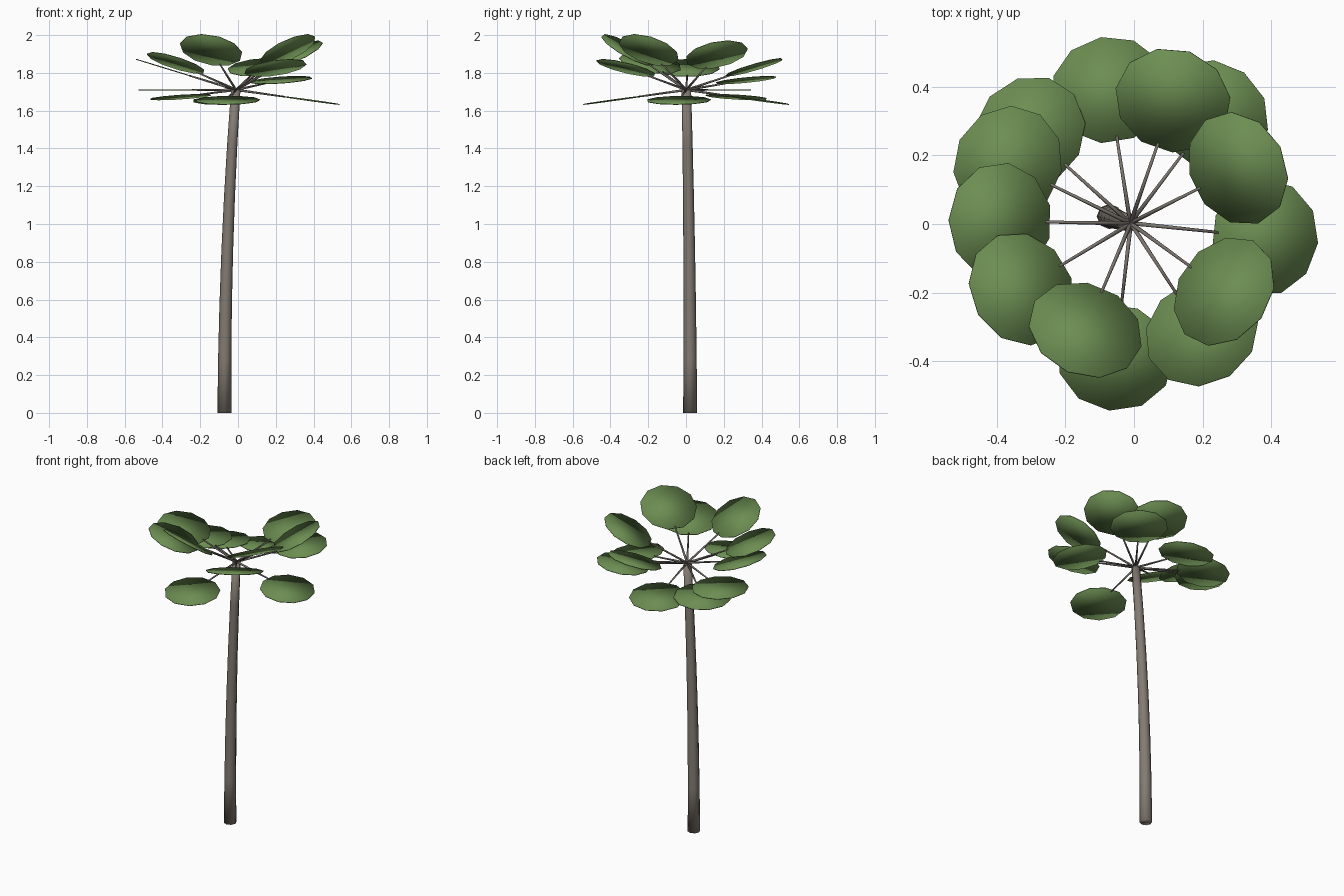
import bpy, bmesh, math
from mathutils import Vector, Matrix

if "Cube" in bpy.data.objects:
    bpy.data.objects.remove(bpy.data.objects["Cube"])

HUB = Vector((-0.01, 0.002, 1.71))


def material(name, rgb):
    m = bpy.data.materials.new(name)
    m.diffuse_color = (*rgb, 1)
    m.use_nodes = True
    m.node_tree.nodes["Principled BSDF"].inputs["Base Color"].default_value = m.diffuse_color
    return m


BARK = material("bark", (0.23, 0.20, 0.17))
STALK = material("stalk", (0.20, 0.18, 0.16))
GREEN = material("leaf_green", (0.15, 0.27, 0.085))


def make_object(name, bm, mat, smooth=True):
    bmesh.ops.recalc_face_normals(bm, faces=bm.faces)
    mesh = bpy.data.meshes.new(name)
    bm.to_mesh(mesh)
    bm.free()
    for p in mesh.polygons:
        p.use_smooth = smooth
    mesh.materials.append(mat)
    obj = bpy.data.objects.new(name, mesh)
    bpy.context.collection.objects.link(obj)
    return obj


def tube(name, path, radii, sides, mat, frame):
    # Closed tapered tube; frame holds the two cross-section axes
    bm = bmesh.new()
    u, v = frame
    rings = []
    for p, r in zip(path, radii):
        angles = [2 * math.pi * i / sides for i in range(sides)]
        rings.append([bm.verts.new(p + u * r * math.cos(a) + v * r * math.sin(a)) for a in angles])
    for a, b in zip(rings, rings[1:]):
        for i in range(sides):
            j = (i + 1) % sides
            bm.faces.new((a[i], a[j], b[j], b[i]))
    bm.faces.new(rings[0])
    bm.faces.new(rings[-1])
    return make_object(name, bm, mat)


# Trunk: gently bowed and tapered, flat base
ts = [i / 6 for i in range(7)]
tube("trunk",
     [Vector((-0.072 + 0.06 * t * t, 0.022 - 0.020 * t * t, 1.71 * t)) for t in ts],
     [0.037 - 0.012 * t for t in ts], 8, BARK, (Vector((1, 0, 0)), Vector((0, 1, 0))))

# Crown: (compass angle, elevation) of each stalk and its round leaf
CROWN = [(99, -8), (71, 17.5), (53, 7.5), (27, 28), (-6, -8), (-36, 32), (-57, 17),
         (-96.5, -8), (-113, 32), (-149, 21), (179, 17), (154, 0), (138, -5.5)]

for n, (az, el) in enumerate(CROWN, 1):
    turn = Matrix.Rotation(math.radians(az), 4, 'Z') @ Matrix.Rotation(-math.radians(el), 4, 'Y')
    out, side, up = (turn.to_3x3() @ Vector(a) for a in ((1, 0, 0), (0, 1, 0), (0, 0, 1)))

    # Thin stalk reaching just inside the leaf rim
    tube(f"stalk_{n}", [HUB, HUB + out * 0.26], [0.007, 0.0045], 5, STALK, (side, up))

    # Thin eleven-sided disc with a corner at the tip
    bm = bmesh.new()
    place = Matrix.Translation(HUB) @ turn @ Matrix.Translation((0.398, 0, 0))
    shape = Matrix.Diagonal((0.157, 0.171, 1, 1)) @ Matrix.Rotation(math.pi / 2, 4, 'Z')
    bmesh.ops.create_cone(bm, cap_ends=True, segments=11, radius1=1, radius2=1, depth=0.004)
    # The cone primitive starts its first corner on +y, so turn it to +x
    first = max(bm.verts, key=lambda v: v.co.y)
    spin = Matrix.Rotation(-math.atan2(first.co.y, first.co.x), 4, 'Z')
    bmesh.ops.transform(bm, matrix=place @ Matrix.Diagonal((0.157, 0.171, 1, 1)) @ spin, verts=bm.verts)
    make_object(f"leaf_{n}", bm, GREEN)
